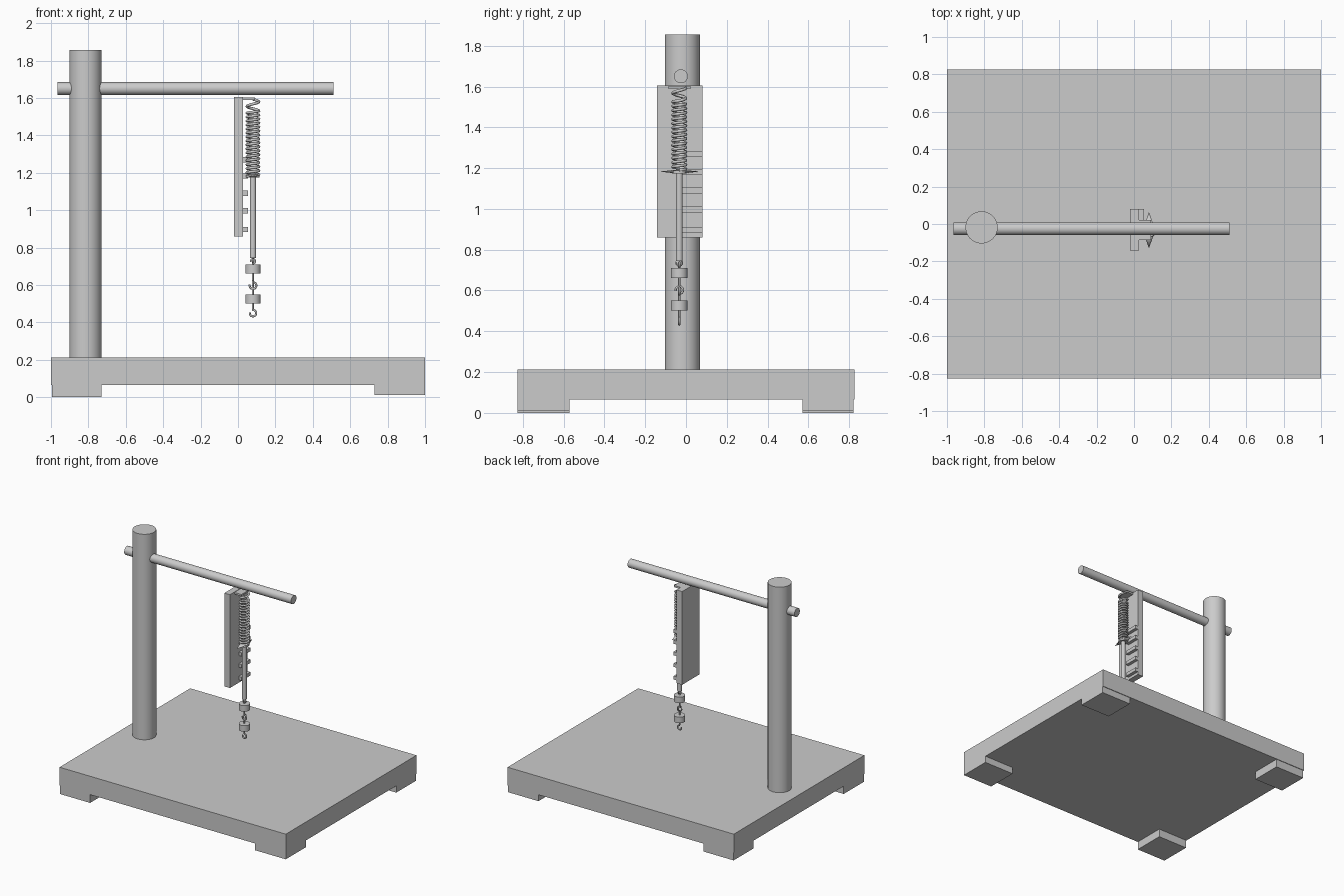
import bpy, math
from mathutils import Vector

if "Cube" in bpy.data.objects:
    bpy.data.objects.remove(bpy.data.objects["Cube"])

X, Y = 0.08, -0.033   # axis of the hanging parts


def box(name, x0, x1, y0, y1, z0, z1):
    bpy.ops.mesh.primitive_cube_add(size=1, location=((x0 + x1) / 2, (y0 + y1) / 2, (z0 + z1) / 2))
    o = bpy.context.object
    o.name = name
    o.scale = (x1 - x0, y1 - y0, z1 - z0)
    bpy.ops.object.transform_apply(location=False, rotation=False, scale=True)
    return o


def rod(name, a, b, r, r2=None, n=48):
    a, b = Vector(a), Vector(b)
    d = b - a
    bpy.ops.mesh.primitive_cone_add(vertices=n, radius1=r, radius2=r if r2 is None else r2,
                                    depth=d.length, location=(a + b) / 2)
    o = bpy.context.object
    o.name = name
    o.rotation_euler = d.to_track_quat('Z', 'Y').to_euler()
    bpy.ops.object.shade_smooth_by_angle(angle=math.radians(40))
    return o


def wire(name, pts, r):
    cu = bpy.data.curves.new(name, 'CURVE')
    cu.dimensions = '3D'
    cu.bevel_depth = r
    cu.bevel_resolution = 2
    cu.use_fill_caps = True
    sp = cu.splines.new('POLY')
    sp.points.add(len(pts) - 1)
    for p, q in zip(sp.points, pts):
        p.co = (*q, 1)
    sp.use_smooth = True
    o = bpy.data.objects.new(name, cu)
    bpy.context.collection.objects.link(o)
    return o


def hook(name, z_start, z_ring, r, across):
    """Straight stem from z_start leading into an open ring centred at z_ring."""
    s = 1 if z_start > z_ring else -1
    pts = [(0, z_start), (0, z_ring + s * (r + 0.006))]
    for i in range(21):
        t = math.radians(90 - 285 * i / 20)
        pts.append((r * math.cos(t), z_ring + s * r * math.sin(t)))
    return wire(name, [(X + u, Y, z) if across else (X, Y + u, z) for u, z in pts], 0.0055)


# Base board and four feet
box("base_board", -1, 1, -0.825, 0.825, 0.066, 0.213)
for xn, x0, x1, z0 in (("left", -0.995, -0.73, 0.0), ("right", 0.73, 1.0, 0.012)):
    for yn, y0, y1 in (("front", -0.825, -0.57), ("back", 0.57, 0.82)):
        box(f"foot_{yn}_{xn}", x0, x1, y0, y1, z0, 0.066)

# Stand
rod("upright_post", (-0.815, -0.018, 0.2), (-0.815, -0.018, 1.855), 0.086, n=64)
rod("cross_arm", (-0.965, -0.025, 1.65), (0.51, -0.025, 1.65), 0.034)

# Scale plate with hanging bracket and graduation bars
box("scale_plate", -0.022, 0.028, -0.142, 0.08, 0.86, 1.605)
box("spring_bracket", 0.02, 0.09, -0.085, 0.022, 1.588, 1.602)
for i, z in enumerate((1.27, 1.182, 1.09, 0.997, 0.896)):
    box(f"scale_mark_{i + 1}", 0.02, 0.054, -0.03, 0.08, z - 0.014, z + 0.014)

# Spring: tight coils, then one stretched turn up to the bracket
turns, steps, R = 16, 20, 0.032
coil = []
for i in range(int((turns + 1.25) * steps) + 1):
    k = i / steps
    z = 1.19 + 0.34 * min(k, turns) / turns + 0.05 * max(0, k - turns)
    a = 2 * math.pi * k
    coil.append((X + R * math.cos(a), Y + R * math.sin(a), z))
wire("spring", coil, 0.0075)

# Plunger and double-ended pointer
rod("plunger", (X, Y, 0.745), (X, Y, 1.195), 0.017, n=32)
for n, s in (("front", -1), ("back", 1)):
    p = rod(f"pointer_{n}", (X, Y, 1.183), (X, Y + s * 0.097, 1.183), 0.034, 0, n=16)
    p.scale = (1, 1, 1)
    bpy.ops.object.transform_apply(location=False, rotation=True, scale=False)
    p.scale.z = 0.32
rod("spring_seat", (X, Y, 1.174), (X, Y, 1.188), 0.036, n=32)

# Slotted chain of weights and hooks
hook("plunger_hook", 0.75, 0.735, 0.014, False)
hook("upper_weight_eye", 0.70, 0.727, 0.011, True)
rod("upper_weight", (X, Y, 0.662), (X, Y, 0.71), 0.041)
hook("upper_weight_hook", 0.67, 0.597, 0.018, True)
hook("lower_weight_eye", 0.545, 0.602, 0.018, False)
rod("lower_weight", (X, Y, 0.502), (X, Y, 0.55), 0.041)
hook("lower_weight_hook", 0.51, 0.449, 0.017, True)
